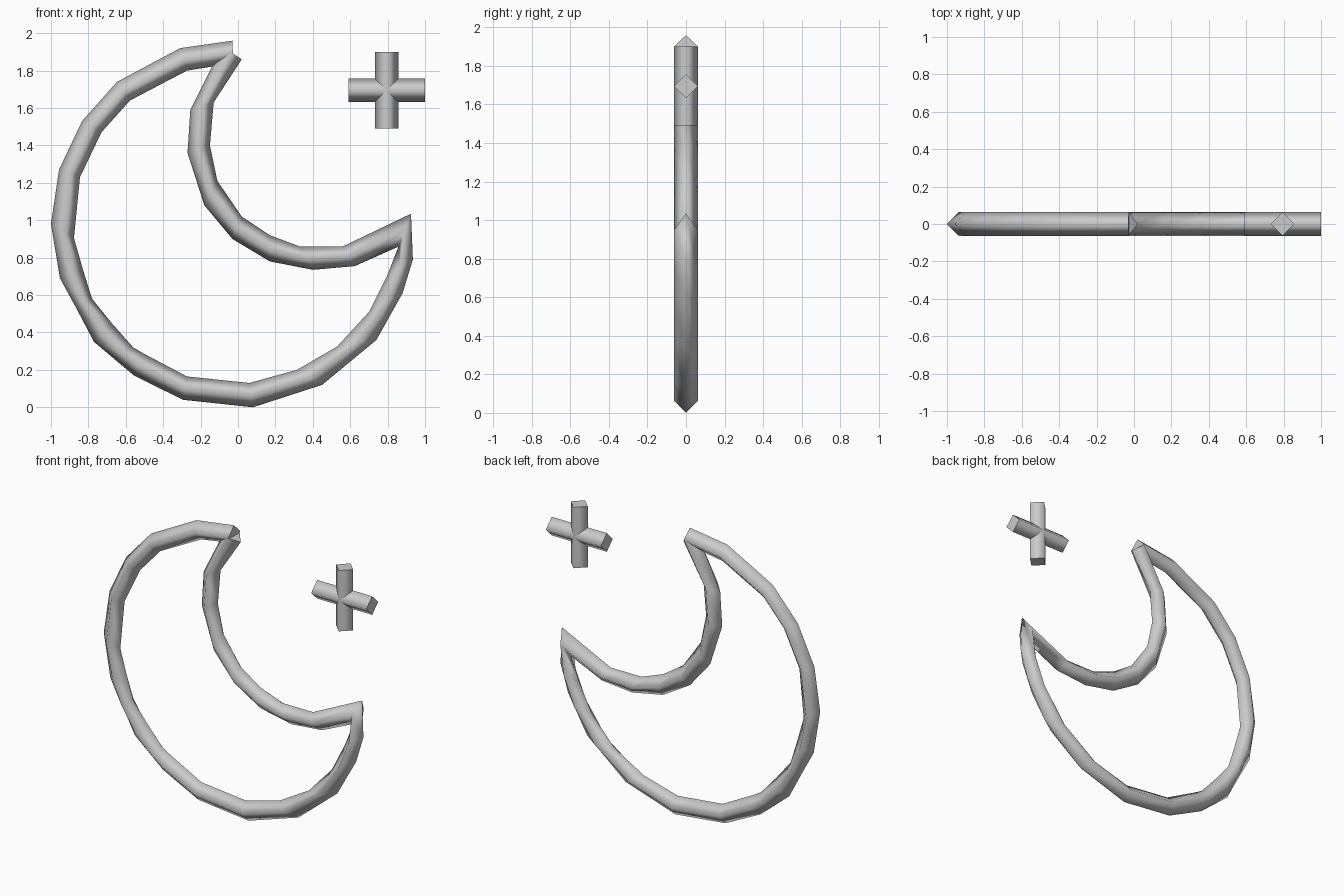
import bpy, bmesh

R = 0.063  # half width of the diamond section

grey = bpy.data.materials.new("light grey")
grey.diffuse_color = (0.6, 0.6, 0.6, 1)


def tube(name, rails):
    """Diamond tube swept between two edge rails given as (x1, z1, x2, z2)."""
    bm = bmesh.new()
    rings = []
    for x1, z1, x2, z2 in rails:
        mx, mz = (x1 + x2) / 2, (z1 + z2) / 2
        pts = [(x1, 0, z1), (mx, -R, mz), (x2, 0, z2), (mx, R, mz)]
        rings.append([bm.verts.new(p) for p in pts])
    for a, b in zip(rings, rings[1:]):
        for i in range(4):
            j = (i + 1) % 4
            bm.faces.new((a[i], a[j], b[j], b[i])).smooth = True
    # flat end caps with crisp rims
    for ring in (rings[0], rings[-1]):
        cap = bm.faces.new(ring)
        for e in cap.edges:
            e.smooth = False
    bmesh.ops.recalc_face_normals(bm, faces=bm.faces)
    mesh = bpy.data.meshes.new(name)
    bm.to_mesh(mesh)
    bm.free()
    mesh.materials.append(grey)
    obj = bpy.data.objects.new(name, mesh)
    bpy.context.collection.objects.link(obj)
    return obj


# Crescent outline: outer arc, right tip, then the concave arc back to the top
tube("crescent_outline", [
    (-0.03, 1.96, -0.025, 1.84), (-0.31, 1.92, -0.273, 1.80),
    (-0.647, 1.74, -0.578, 1.64), (-0.834, 1.53, -0.73, 1.47),
    (-0.957, 1.27, -0.845, 1.23), (-1.0, 0.98, -0.877, 0.905),
    (-0.952, 0.69, -0.83, 0.74), (-0.87, 0.54, -0.78, 0.58),
    (-0.77, 0.35, -0.675, 0.45), (-0.64, 0.24, -0.56, 0.32),
    (-0.556, 0.17, -0.50, 0.285), (-0.294, 0.04, -0.273, 0.165),
    (0.08, 0.0, 0.06, 0.13), (0.45, 0.12, 0.315, 0.20),
    (0.74, 0.36, 0.53, 0.325), (0.88, 0.61, 0.70, 0.51),
    (0.935, 0.79, 0.80, 0.71), (0.925, 1.035, 0.86, 0.86),
    (0.56, 0.86, 0.625, 0.755), (0.33, 0.86, 0.40, 0.735),
    (0.17, 0.92, 0.17, 0.78), (0.02, 1.02, -0.03, 0.90),
    (-0.11, 1.21, -0.18, 1.08), (-0.15, 1.40, -0.27, 1.36),
    (-0.13, 1.63, -0.255, 1.59), (0.02, 1.86, -0.085, 1.93),
])

# Small cross star: two bars through one centre
CX, CZ, L = 0.795, 1.695, 0.205
tube("star_bar_horizontal", [(CX + s * L, CZ + R, CX + s * L, CZ - R) for s in (-1, 1)])
tube("star_bar_vertical", [(CX - R, CZ + s * L, CX + R, CZ + s * L) for s in (-1, 1)])
